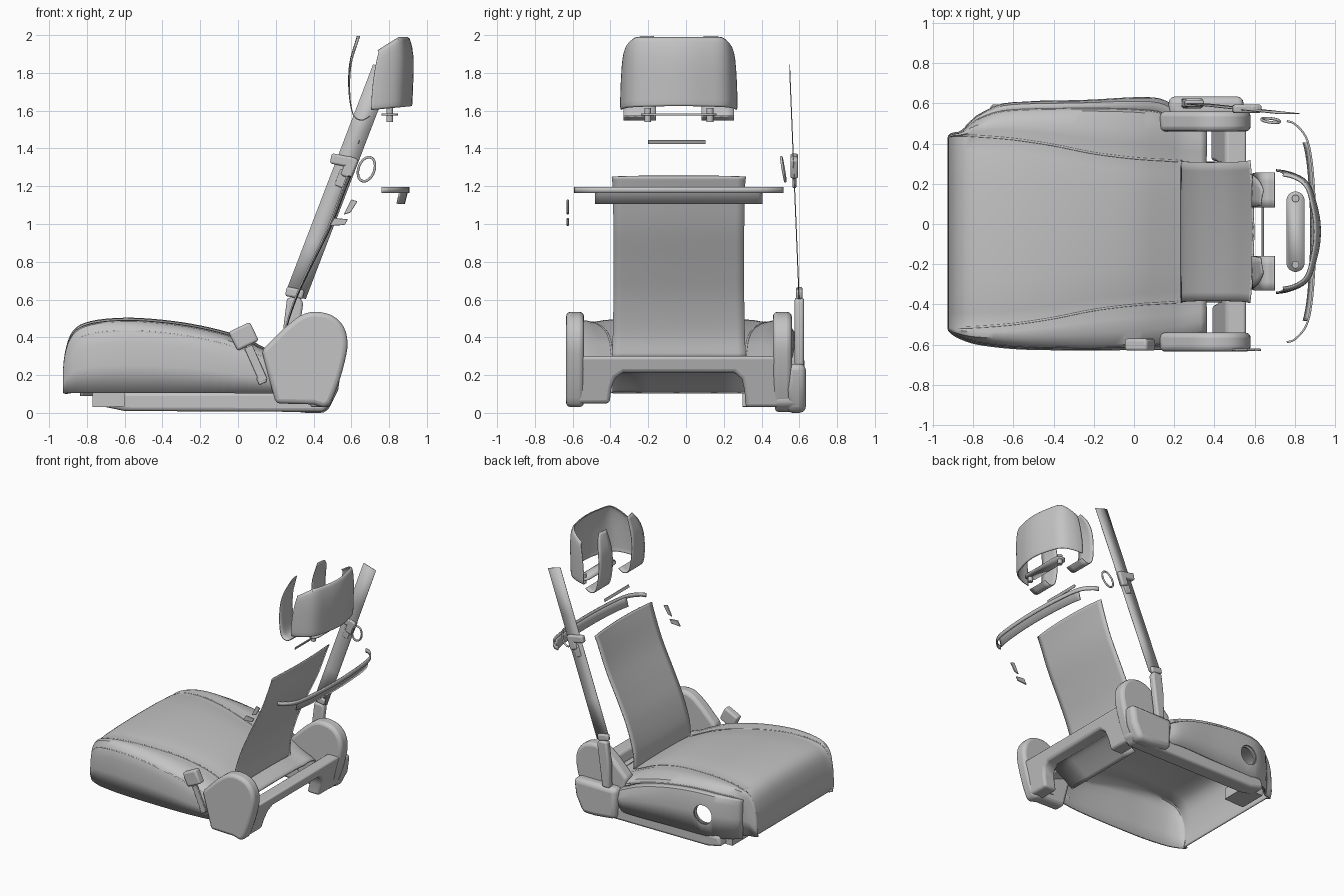
import bpy, bmesh, math
from mathutils import Vector, Matrix

if "Cube" in bpy.data.objects:
    bpy.data.objects.remove(bpy.data.objects["Cube"])

YC = -0.038  # seat centre line
grey = bpy.data.materials.new("plain_grey")
grey.diffuse_color = (0.55, 0.55, 0.55, 1)
grey.use_nodes = True
grey.node_tree.nodes["Principled BSDF"].inputs["Base Color"].default_value = grey.diffuse_color


def spline(pts, n=6):
    """Smooth curve through a few points."""
    p = [Vector(a) for a in pts]
    p = [2 * p[0] - p[1]] + p + [2 * p[-1] - p[-2]]
    out = []
    for i in range(1, len(p) - 2):
        a, b, c, d = p[i - 1:i + 3]
        for k in range(n):
            t = k / n
            out.append(0.5 * (2 * b + (c - a) * t + (2 * a - 5 * b + 4 * c - d) * t * t
                              + (3 * b - a - 3 * c + d) * t ** 3))
    return out + [p[-2]]


def ramp(x, a, b):
    t = min(1, max(0, (x - a) / (b - a)))
    return t * t * (3 - 2 * t)


def finish(ob, bevel=0, thick=0, segments=3):
    ob.data.materials.append(grey)
    if thick:
        m = ob.modifiers.new("thickness", 'SOLIDIFY')
        m.thickness, m.offset = thick, 0
    if bevel:
        m = ob.modifiers.new("rounding", 'BEVEL')
        m.width, m.segments, m.angle_limit = bevel, segments, math.radians(35)
    bpy.ops.object.select_all(action='DESELECT')
    ob.select_set(True)
    bpy.context.view_layer.objects.active = ob
    bpy.ops.object.shade_smooth_by_angle(angle=math.radians(40))
    return ob


def make(name, verts, faces, **kw):
    me = bpy.data.meshes.new(name)
    me.from_pydata([tuple(v) for v in verts], [], faces)
    bm = bmesh.new()
    bm.from_mesh(me)
    bmesh.ops.recalc_face_normals(bm, faces=bm.faces)
    bm.to_mesh(me)
    bm.free()
    ob = bpy.data.objects.new(name, me)
    bpy.context.collection.objects.link(ob)
    return finish(ob, **kw)


def sheet(name, rows, **kw):
    n = len(rows[0])
    faces = [(i * n + j, i * n + j + 1, (i + 1) * n + j + 1, (i + 1) * n + j)
             for i in range(len(rows) - 1) for j in range(n - 1)]
    return make(name, [v for r in rows for v in r], faces, **kw)


def prism(name, prof, y0, y1, **kw):
    """Side (x, z) profile extruded across y."""
    n = len(prof)
    verts = [(x, y, z) for y in (y0, y1) for x, z in prof]
    faces = [tuple(range(n)), tuple(range(n, 2 * n))]
    faces += [(i, (i + 1) % n, n + (i + 1) % n, n + i) for i in range(n)]
    return make(name, verts, faces, **kw)


def box(name, c, size, tilt=0, **kw):
    rot = Matrix.Rotation(tilt, 3, 'Y')
    v = [Vector(c) + rot @ Vector((a * size[0] / 2, b * size[1] / 2, d * size[2] / 2))
         for a in (-1, 1) for b in (-1, 1) for d in (-1, 1)]
    f = [(0, 1, 3, 2), (4, 6, 7, 5), (0, 4, 5, 1), (2, 3, 7, 6), (0, 2, 6, 4), (1, 5, 7, 3)]
    return make(name, v, f, **kw)


def tube(name, pts, r, closed=False):
    cu = bpy.data.curves.new(name, 'CURVE')
    cu.dimensions, cu.bevel_depth, cu.bevel_resolution, cu.use_fill_caps = '3D', r, 2, True
    s = cu.splines.new('POLY')
    s.points.add(len(pts) - 1)
    for p, q in zip(s.points, pts):
        p.co = (*q, 1)
    s.use_cyclic_u = closed
    ob = bpy.data.objects.new(name, cu)
    bpy.context.collection.objects.link(ob)
    cu.materials.append(grey)
    return ob


# Seat cushion: hollow shell, stations are (x, top height, seam half width, outer half width)
stations = spline([(-0.90, 0.108, 0.45, 0.47), (-0.92, 0.19, 0.46, 0.48), (-0.91, 0.32, 0.472, 0.495),
                   (-0.87, 0.43, 0.478, 0.52), (-0.78, 0.48, 0.475, 0.55), (-0.6, 0.498, 0.46, 0.572),
                   (-0.4, 0.487, 0.43, 0.578), (-0.2, 0.457, 0.39, 0.58), (0, 0.405, 0.365, 0.575),
                   (0.15, 0.335, 0.355, 0.56), (0.24, 0.29, 0.35, 0.54), (0.36, 0.25, 0.35, 0.5)], 4)


def half_section(s, left):
    x, z, w, h = s
    if left:  # the left bolster starts further back and runs wider
        h += 0.035 * ramp(x, -0.85, -0.65) * (1 - ramp(x, 0.1, 0.25)) - 0.035 * (1 - ramp(x, -0.87, -0.77))
        h = max(h, w + 0.006)
    k = min(1, (z - 0.105) / 0.3)
    e = min(0.02, (h - w) * .3)
    side = [(0, z), (w * .5, z - .003 * k), (w * .85, z - .012 * k), (w, z - .024 * k),
            (w + (h - w) * .3, z - .014 * k), (w + (h - w) * .6, z - .02 * k), (h - e, z - .044 * k),
            (h - e * .3, z - .07 * k), (h, z - .13 * k), (h + .006 * k, (z + .105) / 2 - .05 * k), (h - .012, .105)]
    return [(x, YC + (y if left else -y), zz) for y, zz in side]


cushion = sheet("seat_cushion", [half_section(s, False)[:0:-1] + half_section(s, True) for s in stations], thick=0.012)
for left, side in ((False, "right"), (True, "left")):
    for idx, label in ((3, "top_piping"), (7, "side_piping")):
        pts = [half_section(s, left)[idx] for s in stations[11:-5]]
        tube(f"{side}_{label}", [(x, y, z + .004) for x, y, z in pts], 0.006)

# Left side trim wraps the cushion, with a round opening
trim = []
for s in stations[14:-2]:
    x, z = s[0], s[1]
    y = half_section(s, True)[8][1]
    out = 0.008 + 0.022 * ramp(x, -0.83, -0.6) + 0.03 * ramp(x, -0.3, 0.2)
    top = max(z - 0.07, 0.24)
    trim.append([(x, y - 0.002, top), (x, y + out * .7, top - 0.015), (x, y + out, top - .06),
                 (x, y + out + .004, (top + 0.1) / 2), (x, y + out * .7, 0.09)])
side_trim = sheet("left_side_trim", trim, thick=0.01)
bpy.ops.mesh.primitive_cylinder_add(vertices=32, radius=0.075, depth=0.5, location=(-0.57, 0.6, 0.255),
                                    rotation=(math.pi / 2, 0, 0))
cutter = bpy.context.object
cutter.name = "opening_cutter"
cutter.hide_render = True
cutter.hide_viewport = True
for ob in (cushion, side_trim):
    m = ob.modifiers.new("opening", 'BOOLEAN')
    m.operation, m.object, m.solver = 'DIFFERENCE', cutter, 'EXACT'

# Lower left rail and front foot
prism("left_rail", [(-0.72, 0.035), (-0.6, 0.01), (0.45, 0.005), (0.5, 0.05), (0.5, 0.11), (-0.7, 0.11)],
      0.47, 0.595, bevel=0.02)
prism("front_foot", [(-0.77, 0.03), (-0.7, 0.03), (-0.6, 0.035), (-0.6, 0.12), (-0.77, 0.12)], 0.3, 0.52)

# Rear frame: side arms
arm = [(0.2, 0.05), (0.125, 0.33)] + [tuple(p) for p in spline(
    [(0.24, 0.445), (0.33, 0.515), (0.41, 0.535), (0.5, 0.515), (0.56, 0.455), (0.58, 0.37),
     (0.565, 0.27), (0.53, 0.15), (0.49, 0.05)], 3)] + [(0.46, 0.025), (0.4, 0.045)]
prism("right_arm", arm, -0.635, -0.54, bevel=0.025)
prism("left_arm", arm, 0.46, 0.56, bevel=0.025)

# Arched crossbar with its legs, leaning with the back edge of the arms
arch = [(-0.63, 0.05), (-0.405, 0.05), (-0.395, 0.13), (-0.375, 0.185), (-0.33, 0.215), (0.255, 0.215),
        (0.295, 0.18), (0.31, 0.12), (0.315, 0.03), (0.55, 0.03), (0.55, 0.3), (-0.63, 0.3)]
n = len(arch)
lean = lambda z: 0.28 * (z - 0.3)
make("crossbar", [(x + lean(z), y, z) for x in (0.455, 0.562) for y, z in arch],
     [tuple(range(n)), tuple(range(n, 2 * n))] + [(i, (i + 1) % n, n + (i + 1) % n, n + i) for i in range(n)],
     bevel=0.018)
under = spline([(0.47, 0.225), (0.42, 0.215), (0.34, 0.17), (0.25, 0.108)], 4)
sheet("crossbar_underside", [[(p.x, y, p.y) for y in (-0.39, -0.2, 0, 0.2, 0.31)] for p in under], thick=0.01)
prism("left_arm_cover", [(0.18, 0.02), (0.17, 0.26), (0.55, 0.26), (0.53, 0.12), (0.47, 0.0), (0.36, 0.0)],
      0.53, 0.635, bevel=0.035)

# Backrest panel
prof = spline([(0.235, 0.29), (0.245, 0.42), (0.3, 0.6), (0.38, 0.78), (0.48, 0.99), (0.55, 1.18), (0.575, 1.25)], 5)
sheet("backrest_panel", [[(p.x + 0.02 * (1 - t * t) * i / len(prof), YC + t * (0.345 + 0.01 * (i / 15 - 1) ** 2),
                           p.y + (0.005 * (1 - t ** 4) if i == len(prof) - 1 else 0))
                          for t in [j / 8 - 1 for j in range(17)]] for i, p in enumerate(prof)], thick=0.008)

# Rear trim bar with lower lip
bar = spline([(0.76, -0.55), (0.80, -0.535), (0.855, -0.47), (0.882, -0.36), (0.897, -0.18), (0.902, 0),
              (0.897, 0.18), (0.882, 0.36), (0.855, 0.47), (0.80, 0.535), (0.76, 0.55)], 4)
sheet("rear_bar", [[(p.x, YC + p.y, z) for p in bar] for z in (1.165, 1.195)], thick=0.01)
sheet("rear_bar_lip", [[(p.x - d, YC + p.y * 0.99, z) for p in bar if abs(p.y) < 0.46]
                       for d, z in ((0.0, 1.175), (0.008, 1.165), (0.022, 1.108))], thick=0.008)

# Headrest back shell: squarish U outline blended upward
outline = spline([(0.0, 0.307), (0.06, 0.297), (0.125, 0.27), (0.165, 0.226), (0.19, 0.15), (0.208, 0.07),
                  (0.214, 0)], 4)
outline += [Vector((p.x, -p.y)) for p in outline[-2::-1]]
shell = []
for t, s in ((0, .985), (.03, .997), (.1, 1), (.3, .995), (.5, .987), (.7, .975), (.85, .96), (.94, .945),
             (.98, .93), (1, .9)):
    shell.append([(0.706 + 0.04 * t * t + p.x * (1 - 0.27 * t ** 4) * (s if t < .1 else 1) - 0.006 * (t > .99),
                   YC + p.y * s, 1.605 + 0.02 * p.x / 0.214 * (1 - t) + t * (0.312 + 0.07 * min(1, p.x / 0.15)))
                  for p in outline])
sheet("headrest_shell", shell, thick=0.008)

# Headrest front strips, rounded at the top
strip = spline([(0.70, 1.572), (0.655, 1.55), (0.61, 1.58), (0.588, 1.7), (0.592, 1.85), (0.632, 1.995)], 6)
for sgn, side in ((-1, "right"), (1, "left")):
    rws = []
    for p in strip:
        k = max(0, (p.y - 1.6) / 0.4)
        a, b = 0.12 + 0.012 * k ** 4, 0.293 - 0.02 * k - 0.075 * k ** 6
        rws.append([(p.x + 0.012 * t * t * k, YC + sgn * (a + (b - a) * t), p.y) for t in (0, .25, .5, .75, 1)])
    sheet(f"{side}_headrest_strip", rws, thick=0.006)
    bpy.ops.mesh.primitive_cylinder_add(vertices=20, radius=0.018, depth=0.075,
                                        location=(0.803, YC + sgn * 0.165, 1.577))
    bpy.context.object.name = f"{side}_headrest_post"
    finish(bpy.context.object)

# Headrest post plate with rounded ends
ends = [(0.803 + 0.045 * math.cos(a), YC + 0.155 * (1 if math.sin(a) > 0 else -1) + 0.045 * math.sin(a))
        for a in [(i + 0.5) * math.pi / 12 for i in range(24)]]
make("headrest_plate", [(x, y, 1.58) for x, y in ends], [tuple(range(24))], thick=0.012)

# Slot plate and small side tabs
box("slot_plate", (0.64, YC - 0.01, 1.434), (0.008, 0.305, 0.022), tilt=0.4, bevel=0.003)
prism("upper_tab", [(0.56, 1.05), (0.595, 1.06), (0.633, 1.12), (0.6, 1.13)], -0.632, -0.62, bevel=0.004)
prism("lower_tab", [(0.485, 0.99), (0.565, 0.995), (0.582, 1.025), (0.51, 1.032)], -0.632, -0.62, bevel=0.004)

# Seat belt strap, leaning inward with height
sheet("belt_strap", [[(x + 0.384 * (z - 0.65), 0.597 - 0.041 * (z - 0.65), z + dz)
                      for x, dz in ((0.262, 0.015), (0.37, -0.018))]
                     for z in (0.62, 0.9, 1.2, 1.5, 1.83)], thick=0.004)
LEAN = 0.366
box("belt_clamp", (0.555, 0.573, 1.335), (0.13, 0.042, 0.055), tilt=0.2, bevel=0.012)
box("belt_clamp_body", (0.59, 0.573, 1.30), (0.06, 0.042, 0.11), tilt=LEAN, bevel=0.012)
box("belt_clamp_tongue", (0.55, 0.574, 1.24), (0.05, 0.02, 0.09), tilt=LEAN, bevel=0.006)
ring = []
for i in range(32):
    a = i * math.tau / 32
    u, v = 0.042 * math.cos(a), 0.066 * math.sin(a)
    ring.append((0.68 + u * 0.94 + v * 0.34, 0.515 - v * 0.17, 1.29 + v * 0.94 - u * 0.34))
tube("belt_ring", ring, 0.007, closed=True)

# Belt anchor housing
prism("belt_anchor", [(0.235, 0.25), (0.3, 0.25), (0.345, 0.58), (0.33, 0.61), (0.26, 0.61), (0.24, 0.45)],
      0.575, 0.625, bevel=0.014)
box("belt_anchor_collar", (0.3, 0.6, 0.635), (0.095, 0.035, 0.05), tilt=0.2, bevel=0.012)

# Buckle and stalk
box("buckle", (0.03, -0.6, 0.405), (0.125, 0.06, 0.11), tilt=-0.45, bevel=0.014)
box("buckle_stalk", (0.095, -0.618, 0.26), (0.045, 0.016, 0.2), tilt=-0.42, bevel=0.005)
box("buckle_anchor", (0.125, -0.61, 0.175), (0.045, 0.03, 0.04), tilt=-0.42, bevel=0.006)
